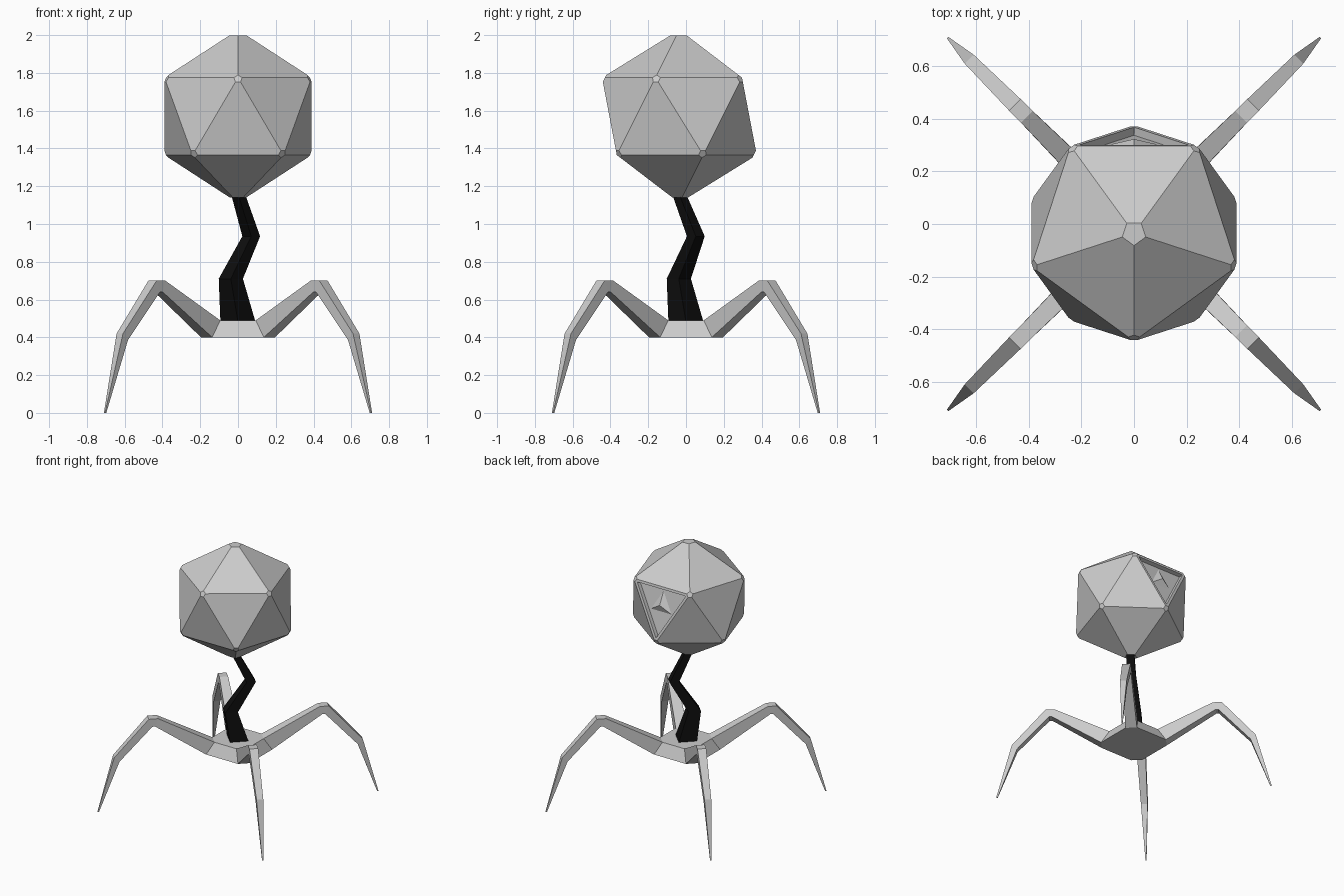
import bpy, bmesh
from math import sin, cos, pi, radians
from mathutils import Vector

if "Cube" in bpy.data.objects:
    bpy.data.objects.remove(bpy.data.objects["Cube"])


def finish(name, bm):
    bmesh.ops.recalc_face_normals(bm, faces=bm.faces[:])
    me = bpy.data.meshes.new(name)
    bm.to_mesh(me)
    bm.free()
    ob = bpy.data.objects.new(name, me)
    bpy.context.collection.objects.link(ob)
    return ob


def loft(bm, rings, cap_start=True):
    loops = [[bm.verts.new(p) for p in r] for r in rings]
    for a, b in zip(loops, loops[1:]):
        for i in range(len(a)):
            j = (i + 1) % len(a)
            bm.faces.new((a[i], a[j], b[j], b[i]))
    if cap_start:
        bm.faces.new(loops[0][::-1])
    bm.faces.new(loops[-1])
    return loops


# Head: icosahedron standing on a point, with clipped corners
R, C = 0.458, Vector((0, -0.035, 1.57))
pts = [Vector((0, 0, R)), Vector((0, 0, -R))]
for k in range(5):
    for start, s in ((-90, 1), (90, -1)):
        a = radians(start + 72 * k)
        pts.append(R / 5 ** 0.5 * Vector((2 * cos(a), 2 * sin(a), s)))
bm = bmesh.new()
verts = [bm.verts.new(C + p) for p in pts]
bmesh.ops.convex_hull(bm, input=verts)
bmesh.ops.recalc_face_normals(bm, faces=bm.faces[:])
for group, size in ((verts[:2], 0.055), (verts[2:], 0.027)):
    bmesh.ops.bevel(bm, geom=group, offset=size, offset_type='OFFSET',
                    segments=1, profile=0.5, affect='VERTICES')

# Recessed panel in the back face
bm.normal_update()
big = [f for f in bm.faces if f.calc_area() > 0.03]
panel = max(big, key=lambda f: f.calc_center_median().y)
bmesh.ops.inset_individual(bm, faces=[panel], thickness=0.022, depth=0)
bmesh.ops.inset_individual(bm, faces=[panel], thickness=0.004, depth=-0.03)
panel.normal_update()
n = panel.normal.copy()
mid = panel.calc_center_median()
finish("head", bm)

# Small raised pyramid in the panel
side = Vector((1, 0, 0))
up = side.cross(n)
if up.z < 0:
    up = -up
bm = bmesh.new()
base = [bm.verts.new(mid + 0.1 * (up * cos(a) + side * sin(a)))
        for a in (0, 2 * pi / 3, 4 * pi / 3)]
tip = bm.verts.new(mid + n * 0.03)
bm.faces.new(base)
for i in range(3):
    bm.faces.new((base[i], base[(i + 1) % 3], tip))
finish("panel_pyramid", bm)

# Crooked neck with a diamond section: x, y, z, radius
bm = bmesh.new()
neck = [(0, 0, 0.48, 0.093), (-0.038, -0.038, 0.71, 0.064),
        (0.07, 0.052, 0.935, 0.047), (0, -0.037, 1.16, 0.037)]
loft(bm, [[(x + r, y, z), (x, y + r, z), (x - r, y, z), (x, y - r, z)]
          for x, y, z, r in neck])
neck_ob = finish("neck", bm)
black = bpy.data.materials.new("black")
black.diffuse_color = (0.004, 0.004, 0.004, 1)
black.use_nodes = True
black.node_tree.nodes["Principled BSDF"].inputs["Base Color"].default_value = black.diffuse_color
neck_ob.data.materials.append(black)

# Base plate with four legs: top radius, top z, under radius, under z, half width
sections = [(0.175, 0.49, 0.235, 0.40, 0.042), (0.575, 0.70, 0.595, 0.64, 0.031),
            (0.64, 0.70, 0.615, 0.64, 0.031), (0.885, 0.42, 0.848, 0.385, 0.024),
            (1.0, 0.0, 0.99, 0.0, 0.004)]
bm = bmesh.new()
roots = []
for k in range(4):
    a = pi / 4 + k * pi / 2
    out, across = Vector((cos(a), sin(a), 0)), Vector((-sin(a), cos(a), 0))
    rings = []
    for rt, zt, rb, zb, w in sections:
        t, b = out * rt + Vector((0, 0, zt)), out * rb + Vector((0, 0, zb))
        rings.append([t - across * w, t + across * w, b + across * w, b - across * w])
    roots.append(loft(bm, rings, cap_start=False)[0])
for i, j in ((0, 1), (3, 2)):
    bm.faces.new([v for r in roots for v in (r[i], r[j])])
for a, b in zip(roots, roots[1:] + roots[:1]):
    bm.faces.new((a[1], b[0], b[3], a[2]))
finish("base_and_legs", bm)
